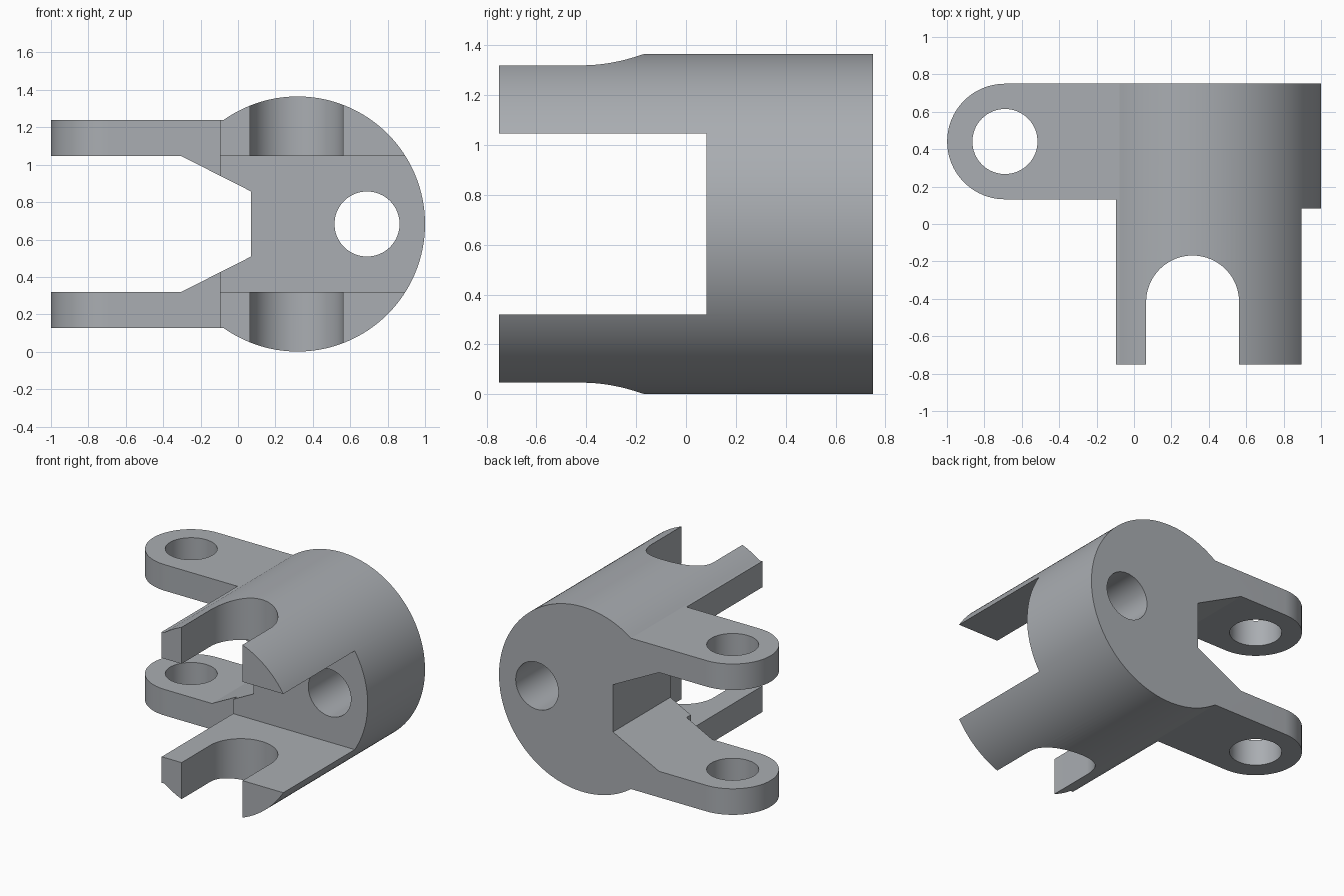
import bpy
import bmesh
from math import sin, cos, radians, asin, pi
from mathutils import Vector

default = bpy.data.objects.get("Cube")
if default:
    bpy.data.objects.remove(default, do_unlink=True)

metal = bpy.data.materials.new("grey metal")
metal.use_nodes = True
colour = (0.40, 0.42, 0.445, 1)
metal.diffuse_color = colour
metal.node_tree.nodes["Principled BSDF"].inputs["Base Color"].default_value = colour


def arc(cx, cy, r, start, end, steps):
    """Points along an arc, angles in radians."""
    angles = [start + (end - start) * i / steps for i in range(steps + 1)]
    return [(cx + r * cos(a), cy + r * sin(a)) for a in angles]


def prism(name, points, axis, low, high):
    """Extrude a flat outline along y (points are x, z) or z (points are x, y)."""
    place = (lambda u, v: Vector((u, low, v))) if axis == "y" else (lambda u, v: Vector((u, v, low)))
    travel = Vector((0, high - low, 0)) if axis == "y" else Vector((0, 0, high - low))
    bm = bmesh.new()
    face = bm.faces.new([bm.verts.new(place(u, v)) for u, v in points])
    out = bmesh.ops.extrude_face_region(bm, geom=[face])["geom"]
    bmesh.ops.translate(bm, vec=travel, verts=[g for g in out if isinstance(g, bmesh.types.BMVert)])
    bmesh.ops.recalc_face_normals(bm, faces=bm.faces)
    mesh = bpy.data.meshes.new(name)
    bm.to_mesh(mesh)
    bm.free()
    mesh.materials.append(metal)
    obj = bpy.data.objects.new(name, mesh)
    bpy.context.collection.objects.link(obj)
    return obj


def combine(target, tool, operation):
    """Apply a boolean and discard the cutter."""
    tool.hide_render = True
    mod = target.modifiers.new(tool.name, "BOOLEAN")
    mod.operation, mod.solver, mod.object = operation, "EXACT", tool
    bpy.context.view_layer.objects.active = target
    bpy.ops.object.modifier_apply(modifier=mod.name)
    bpy.data.objects.remove(tool, do_unlink=True)


# Main dimensions
body_x, mid_z, body_r = 0.318, 0.683, 0.682
arm_x, arm_y, arm_r = -0.69, 0.441, 0.309
arm_out, arm_in = 0.556, 0.364
hole_r = 0.174

# Side profile: round body, two arms and the tapered throat between them
join = pi - asin(arm_out / body_r)
profile = arc(body_x, mid_z, body_r, join, -join, 110)
profile += [(-1.05, mid_z - arm_out), (-1.05, mid_z - arm_in), (-0.305, mid_z - arm_in),
            (0.07, mid_z - 0.174), (0.07, mid_z + 0.174),
            (-0.305, mid_z + arm_in), (-1.05, mid_z + arm_in), (-1.05, mid_z + arm_out)]
bracket = prism("clevis_bracket", profile, "y", -0.75, 0.75)

# Plan outline: rounded arm ends and the U-shaped notch splitting the prongs
plan = arc(arm_x, arm_y, arm_r, 1.5 * pi, 0.5 * pi, 40)
plan += [(arm_x, 0.9), (1.2, 0.9), (1.2, -0.9), (0.562, -0.9)]
plan += arc(0.3135, -0.417, 0.2485, 0, pi, 40)
plan += [(0.065, -0.9), (-0.097, -0.9), (-0.097, arm_y - arm_r)]
combine(bracket, prism("plan_outline", plan, "z", -0.2, 1.6), "INTERSECT")

# Open gap between the upper and lower prongs
gap = [(-1.2, mid_z - arm_in), (1.2, mid_z - arm_in), (1.2, mid_z + arm_in), (-1.2, mid_z + arm_in)]
combine(bracket, prism("prong_gap", gap, "y", -0.9, 0.082), "DIFFERENCE")

# Pin holes through the arms and through the body
arm_hole = arc(arm_x, arm_y, hole_r, 0, 2 * pi, 64)[:-1]
combine(bracket, prism("arm_hole", arm_hole, "z", -0.2, 1.6), "DIFFERENCE")
body_hole = arc(0.69, mid_z, hole_r, 0, 2 * pi, 64)[:-1]
combine(bracket, prism("body_hole", body_hole, "y", -0.2, 0.9), "DIFFERENCE")

# Smooth the curved walls, keep machined edges crisp
bpy.ops.object.select_all(action="DESELECT")
bracket.select_set(True)
bpy.context.view_layer.objects.active = bracket
bpy.ops.object.shade_smooth_by_angle(angle=radians(20))
